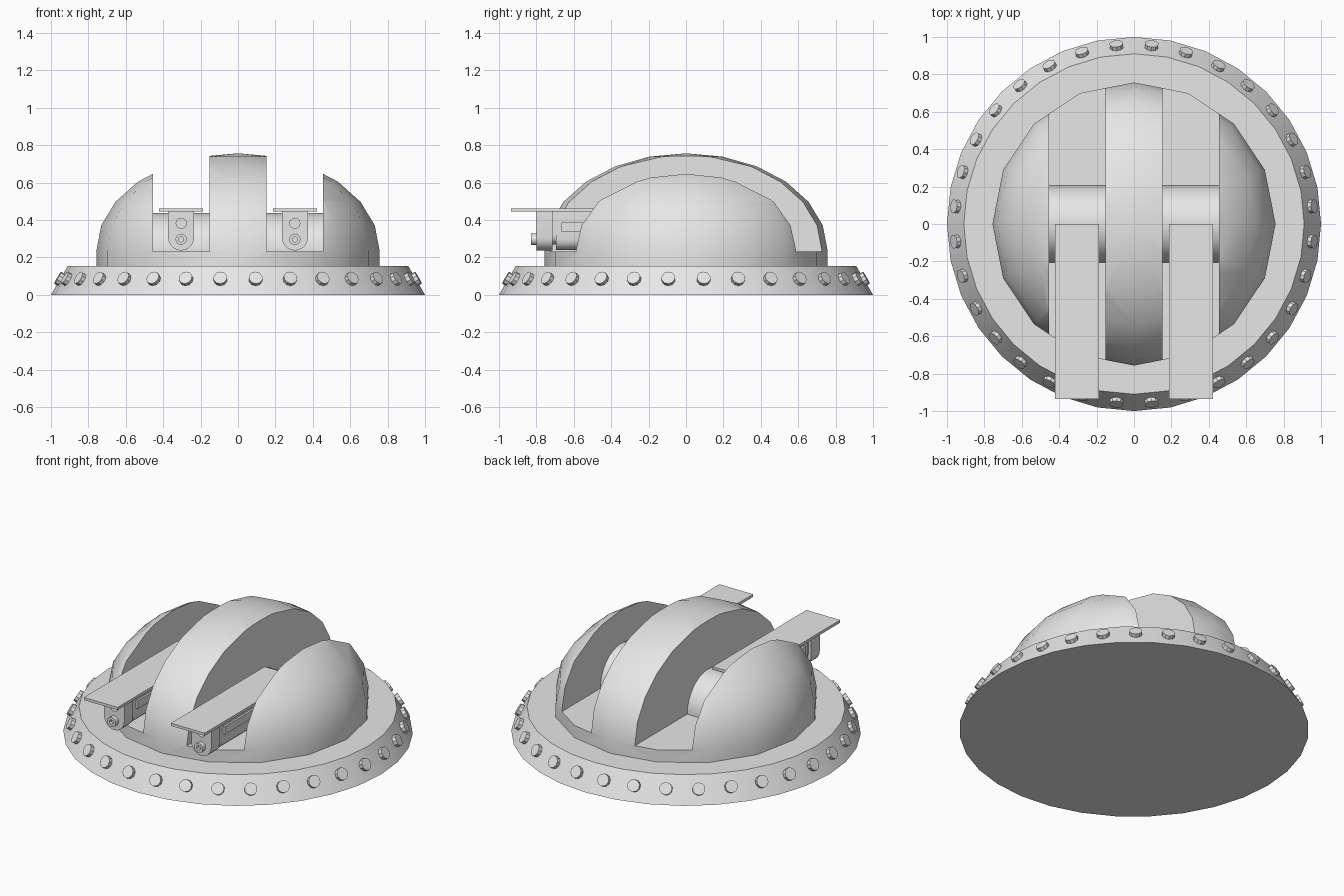
import bpy, bmesh
from math import sin, cos, pi, radians
from mathutils import Matrix, Vector

cube = bpy.data.objects.get("Cube")
if cube:
    bpy.data.objects.remove(cube, do_unlink=True)

GREY = (0.8, 0.8, 0.8, 1)
grey = bpy.data.materials.new("plain_grey")
grey.use_nodes = True
grey.diffuse_color = GREY
grey.node_tree.nodes["Principled BSDF"].inputs["Base Color"].default_value = GREY


def finish(name, bm):
    bmesh.ops.recalc_face_normals(bm, faces=bm.faces)
    mesh = bpy.data.meshes.new(name)
    bm.to_mesh(mesh)
    bm.free()
    mesh.materials.append(grey)
    obj = bpy.data.objects.new(name, mesh)
    bpy.context.collection.objects.link(obj)
    return obj


def activate(obj):
    bpy.ops.object.select_all(action='DESELECT')
    obj.select_set(True)
    bpy.context.view_layer.objects.active = obj


def smooth(obj):
    activate(obj)
    bpy.ops.object.shade_smooth_by_angle(angle=radians(32))


def lathe(name, profile, sides):
    """Solid of revolution from (radius, height) points; the last is the apex if its radius is 0."""
    bm = bmesh.new()
    rings = []
    for r, z in profile:
        count = sides if r > 0 else 1
        rings.append([bm.verts.new((r * cos(2 * pi * i / sides), r * sin(2 * pi * i / sides), z))
                      for i in range(count)])
    for low, high in zip(rings, rings[1:]):
        for i in range(sides):
            j = (i + 1) % sides
            top = [high[0]] if len(high) == 1 else [high[j], high[i]]
            bm.faces.new([low[i], low[j]] + top)
    bm.faces.new(rings[0])
    if len(rings[-1]) > 1:
        bm.faces.new(rings[-1])
    return finish(name, bm)


def box(name, x0, x1, y0, y1, z0, z1):
    bm = bmesh.new()
    mat = Matrix.Translation(((x0 + x1) / 2, (y0 + y1) / 2, (z0 + z1) / 2)) \
        @ Matrix.Diagonal((x1 - x0, y1 - y0, z1 - z0, 1))
    bmesh.ops.create_cube(bm, size=1, matrix=mat)
    return finish(name, bm)


def add_cylinder(bm, start, end, radius, sides):
    start, end = Vector(start), Vector(end)
    axis = end - start
    mat = Matrix.Translation((start + end) / 2) @ axis.to_track_quat('Z', 'Y').to_matrix().to_4x4()
    bmesh.ops.create_cone(bm, cap_ends=True, segments=sides, radius1=radius, radius2=radius,
                          depth=axis.length, matrix=mat)


def cylinder(name, start, end, radius, sides=24):
    bm = bmesh.new()
    add_cylinder(bm, start, end, radius, sides)
    return finish(name, bm)


def u_block(name, x, half, z_arc, z_top, y0, y1):
    """Block with a flat top and a half-round underside, running along y."""
    bm = bmesh.new()
    pts = [(x - half, z_top)]
    pts += [(x - half * cos(pi * i / 10), z_arc - half * sin(pi * i / 10)) for i in range(11)]
    pts += [(x + half, z_top)]
    face = bm.faces.new([bm.verts.new((px, y0, pz)) for px, pz in pts])
    ext = bmesh.ops.extrude_face_region(bm, geom=[face])
    moved = [v for v in ext["geom"] if isinstance(v, bmesh.types.BMVert)]
    bmesh.ops.translate(bm, vec=(0, y1 - y0, 0), verts=moved)
    return finish(name, bm)


def cut(obj, cutter):
    cutter.hide_render = True
    mod = obj.modifiers.new("cut", 'BOOLEAN')
    mod.operation = 'DIFFERENCE'
    mod.solver = 'EXACT'
    mod.object = cutter
    activate(obj)
    bpy.ops.object.modifier_apply(modifier=mod.name)
    bpy.data.objects.remove(cutter, do_unlink=True)


# Sloping base ring
BASE_TOP = 0.155
smooth(lathe("base_ring", [(1, 0), (0.91, BASE_TOP)], 32))

# Bolts, one in the middle of each base facet
bm = bmesh.new()
for k in range(32):
    a = 2 * pi * (k + 0.5) / 32
    out = Vector((cos(a), sin(a), 0))
    mid = out * 0.948 + Vector((0, 0, 0.08))
    normal = (out * BASE_TOP + Vector((0, 0, 0.09))).normalized()
    add_cylinder(bm, mid - normal * 0.02, mid + normal * 0.024, 0.037, 10)
smooth(finish("base_bolts", bm))

# Dome with a short upright skirt and two slots cut front to back
FLOOR = 0.232
dome_profile = [(0.757, 0.15)]
dome_profile += [(0.757 * cos(radians(t)), 0.237 + 0.52 * sin(radians(t))) for t in range(0, 90, 15)]
dome_profile += [(0, 0.757)]
dome = lathe("dome", dome_profile, 16)
SLOT_IN, SLOT_OUT = 0.152, 0.455
for side in (-1, 1):
    xs = sorted((side * SLOT_IN, side * SLOT_OUT))
    cut(dome, box("slot_cutter", xs[0], xs[1], -1, 1, FLOOR, 1))
smooth(dome)

# Guns on their pivot drums, one in each slot
for side, label in ((-1, "right"), (1, "left")):
    x = side * 0.304
    smooth(cylinder(label + "_pivot_drum", (side * SLOT_IN, 0, FLOOR), (side * SLOT_OUT, 0, FLOOR),
                    0.205, 32))
    box(label + "_cover_plate", x - 0.118, x + 0.118, -0.935, 0, 0.446, 0.463)
    smooth(u_block(label + "_gun_body", x, 0.058, 0.298, 0.447, -0.695, -0.05))
    smooth(u_block(label + "_gun_neck", x, 0.05, 0.32, 0.447, -0.74, -0.68))
    box(label + "_side_rail", x - 0.07, x + 0.07, -0.665, -0.15, 0.338, 0.388)

    # Muzzle block with an open bore and a round nozzle below it
    muzzle = u_block(label + "_muzzle_block", x, 0.07, 0.307, 0.447, -0.8, -0.715)
    cut(muzzle, cylinder("bore_cutter", (x, -0.9, 0.383), (x, -0.735, 0.383), 0.027, 16))
    smooth(muzzle)
    nozzle = cylinder(label + "_nozzle", (x, -0.828, 0.297), (x, -0.78, 0.297), 0.03, 16)
    cut(nozzle, cylinder("nozzle_cutter", (x, -0.9, 0.297), (x, -0.81, 0.297), 0.014, 16))
    smooth(nozzle)
